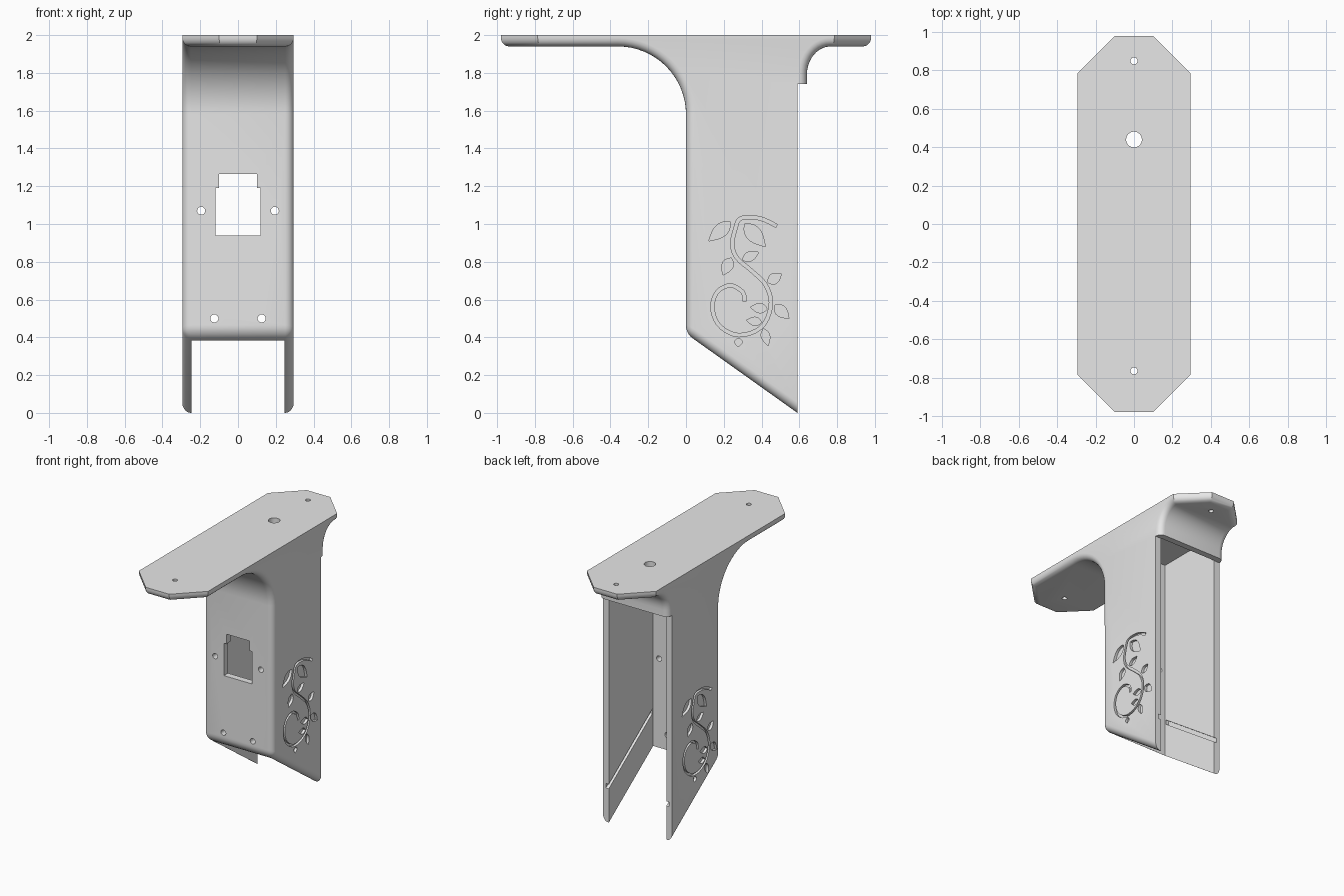
import bpy, bmesh
from math import sin, cos, pi
from mathutils import Vector

cube = bpy.data.objects.get("Cube")
if cube:
    bpy.data.objects.remove(cube, do_unlink=True)

HALF, BACK, LIP, UNDER, TOP = 0.295, 0.59, 0.64, 1.94, 2.0

grey = bpy.data.materials.new("light_grey")
grey.use_nodes = True
grey.diffuse_color = (0.8, 0.8, 0.8, 1)
grey.node_tree.nodes["Principled BSDF"].inputs["Base Color"].default_value = (0.8, 0.8, 0.8, 1)


def prism_mesh(outline, axis, lo, hi):
    """Extrude a 2D outline along an axis between two depths."""
    place = {"x": lambda a, b, d: (d, a, b),
             "y": lambda a, b, d: (a, d, b),
             "z": lambda a, b, d: (a, b, d)}[axis]
    bm = bmesh.new()
    near = [bm.verts.new(place(a, b, lo)) for a, b in outline]
    far = [bm.verts.new(place(a, b, hi)) for a, b in outline]
    bm.faces.new(near)
    bm.faces.new(far)
    n = len(outline)
    for i in range(n):
        j = (i + 1) % n
        bm.faces.new((near[i], near[j], far[j], far[i]))
    bmesh.ops.recalc_face_normals(bm, faces=bm.faces)
    return bm


def to_object(bm, name):
    mesh = bpy.data.meshes.new(name)
    bm.to_mesh(mesh)
    bm.free()
    mesh.materials.append(grey)
    obj = bpy.data.objects.new(name, mesh)
    bpy.context.collection.objects.link(obj)
    return obj


def cut(target, outline, axis, lo, hi):
    """Subtract a prism from the target and bake the result."""
    cutter = to_object(prism_mesh(outline, axis, lo, hi), "cutter")
    cutter.hide_render = True
    mod = target.modifiers.new("cut", "BOOLEAN")
    mod.operation, mod.solver, mod.object = "DIFFERENCE", "EXACT", cutter
    deps = bpy.context.evaluated_depsgraph_get()
    baked = bpy.data.meshes.new_from_object(target.evaluated_get(deps))
    target.modifiers.clear()
    target.data = baked
    bpy.data.objects.remove(cutter, do_unlink=True)


def circle(a, b, r, n=32):
    return [(a + r * cos(2 * pi * i / n), b + r * sin(2 * pi * i / n)) for i in range(n)]


def rect(a, b, c, d):
    return [(a, c), (b, c), (b, d), (a, d)]


# Side profile: plate, large front fillet, slanted foot, small rear fillet
def arc(cy, cz, ry, rz, start, end, n):
    steps = [start + (end - start) * i / n for i in range(n + 1)]
    return [(cy + ry * cos(t), cz + rz * sin(t)) for t in steps]


profile = [(-0.98, TOP), (-0.98, UNDER)]
profile += arc(-0.36, 1.58, 0.36, 0.36, pi / 2, 0, 16)
profile += [(0, 0.42), (BACK, 0), (BACK, 1.74), (LIP, 1.74)]
profile += arc(LIP + 0.125, 1.79, 0.125, 0.15, pi, pi / 2, 10)
profile += [(0.98, UNDER), (0.98, TOP)]
bm = prism_mesh(profile, "x", -HALF, HALF)

# Clipped plate corners
for sx in (-1, 1):
    for sy in (-1, 1):
        cut_geom = bmesh.ops.bisect_plane(
            bm, geom=bm.verts[:] + bm.edges[:] + bm.faces[:],
            plane_co=(sx * 0.1, sy * 0.98, 0), plane_no=(sx, sy, 0), clear_outer=True)
        rim = [e for e in cut_geom["geom_cut"] if isinstance(e, bmesh.types.BMEdge)]
        bmesh.ops.edgeloop_fill(bm, edges=rim)
bmesh.ops.recalc_face_normals(bm, faces=bm.faces)


# Round the lower outline, leaving the top, back and lip edges sharp
def is_rounded(edge):
    a, b = (v.co for v in edge.verts)
    def both(test):
        return test(a) and test(b)
    if both(lambda p: p.z > 1.99) or both(lambda p: abs(p.y - BACK) < 0.001):
        return False
    if both(lambda p: abs(p.z - 1.74) < 0.001):
        return False
    if abs(a.z - b.z) > 0.05 and both(lambda p: abs(p.y) > 0.77):
        return False
    if abs(a.y - b.y) < 0.001 and abs(a.z - b.z) < 0.001:
        return abs(a.y) > 0.97 or both(lambda p: abs(p.z - 0.42) < 0.001)
    return True


bmesh.ops.bevel(bm, geom=[e for e in bm.edges if is_rounded(e)], offset=0.045,
                segments=5, profile=0.5, affect="EDGES", clamp_overlap=False)
bmesh.ops.recalc_face_normals(bm, faces=bm.faces)
body = to_object(bm, "mounting_bracket")

# Hollow interior, open at the back and below
inner, front = 0.245, 0.05
cut(body, [(front, -0.2), (0.8, -0.2), (0.8, 1.7), (0.592, 1.7), (0.592, UNDER),
           (front, UNDER)], "x", -inner, inner)

# Slanted slide groove in both inner walls
slope = 0.42 / BACK
g0, g1 = 0.06, 0.62
low = [(y, 0.68 - slope * y) for y in (g0, g1)]
cut(body, low + [(y, z + 0.035) for y, z in reversed(low)], "x", -0.27, 0.27)

# Stepped socket opening and screw holes in the front wall
cut(body, [(-0.12, 0.94), (0.12, 0.94), (0.12, 1.19), (0.1, 1.19), (0.1, 1.265),
           (-0.1, 1.265), (-0.1, 1.19), (-0.12, 1.19)], "y", -0.1, 0.1)
for x, z in ((0.195, 1.07), (0.125, 0.5)):
    for s in (-1, 1):
        cut(body, circle(s * x, z, 0.021), "y", -0.1, 0.1)

# Plate holes
for y, r in ((0.85, 0.018), (0.44, 0.041), (-0.765, 0.018)):
    cut(body, circle(0, y, r), "z", 1.8, 2.1)

# Engraved vine: one curling stem and pointed leaves
stem = [(.48, .99), (.39, 1.03), (.29, 1.03), (.26, .97), (.245, .89), (.27, .82),
        (.35, .75), (.42, .68), (.45, .585), (.42, .48), (.35, .425), (.255, .415),
        (.17, .47), (.14, .56), (.165, .64), (.235, .675), (.3, .64), (.31, .59)]
leaves = [(.235, 1.01, .12, .91, .07), (.31, 1.0, .42, .88, .08),
          (.24, .82, .195, .73, .06), (.3, .81, .385, .85, .05),
          (.435, .69, .505, .735, .055), (.47, .57, .545, .5, .06),
          (.43, .55, .34, .56, .05), (.4, .48, .32, .49, .045),
          (.41, .445, .435, .355, .045), (.28, .395, .275, .35, .04)]


def spline(points, n=4):
    p = [Vector(q) for q in [points[0]] + points + [points[-1]]]
    out = []
    for a, b, c, d in zip(p, p[1:], p[2:], p[3:]):
        for i in range(n):
            t = i / n
            out.append(0.5 * (2 * b + (c - a) * t + (2 * a - 5 * b + 4 * c - d) * t ** 2
                              + (3 * b - a - 3 * c + d) * t ** 3))
    return out + [p[-1]]


def ribbon(path, width):
    left, right = [], []
    for i, p in enumerate(path):
        t = (path[min(i + 1, len(path) - 1)] - path[max(i - 1, 0)]).normalized()
        side = Vector((-t.y, t.x)) * width / 2
        left.append(p + side)
        right.append(p - side)
    return [tuple(q) for q in left + right[::-1]]


def leaf(y0, z0, y1, z1, width, n=8):
    base, along = Vector((y0, z0)), Vector((y1 - y0, z1 - z0))
    side = Vector((-along.y, along.x)).normalized() * width / 2
    def edge(sign, i):
        return base + along * i / n + side * sign * sin(pi * (i / n) ** 0.8)
    return [tuple(edge(1, i)) for i in range(n + 1)] + \
           [tuple(edge(-1, i)) for i in range(n - 1, 0, -1)]


shapes = [(ribbon(spline(stem), 0.018), 0.019)]
shapes += [(leaf(*data), 0.02) for data in leaves]
for outline, depth in shapes:
    cut(body, outline, "x", HALF - depth, HALF + 0.1)
    turned = [(BACK - y, z) for y, z in outline]
    cut(body, turned, "x", -HALF - 0.1, depth - HALF)

# Smooth fillets with sharp creases
bpy.ops.object.select_all(action="DESELECT")
body.select_set(True)
bpy.context.view_layer.objects.active = body
bpy.ops.object.shade_smooth_by_angle(angle=0.5)
